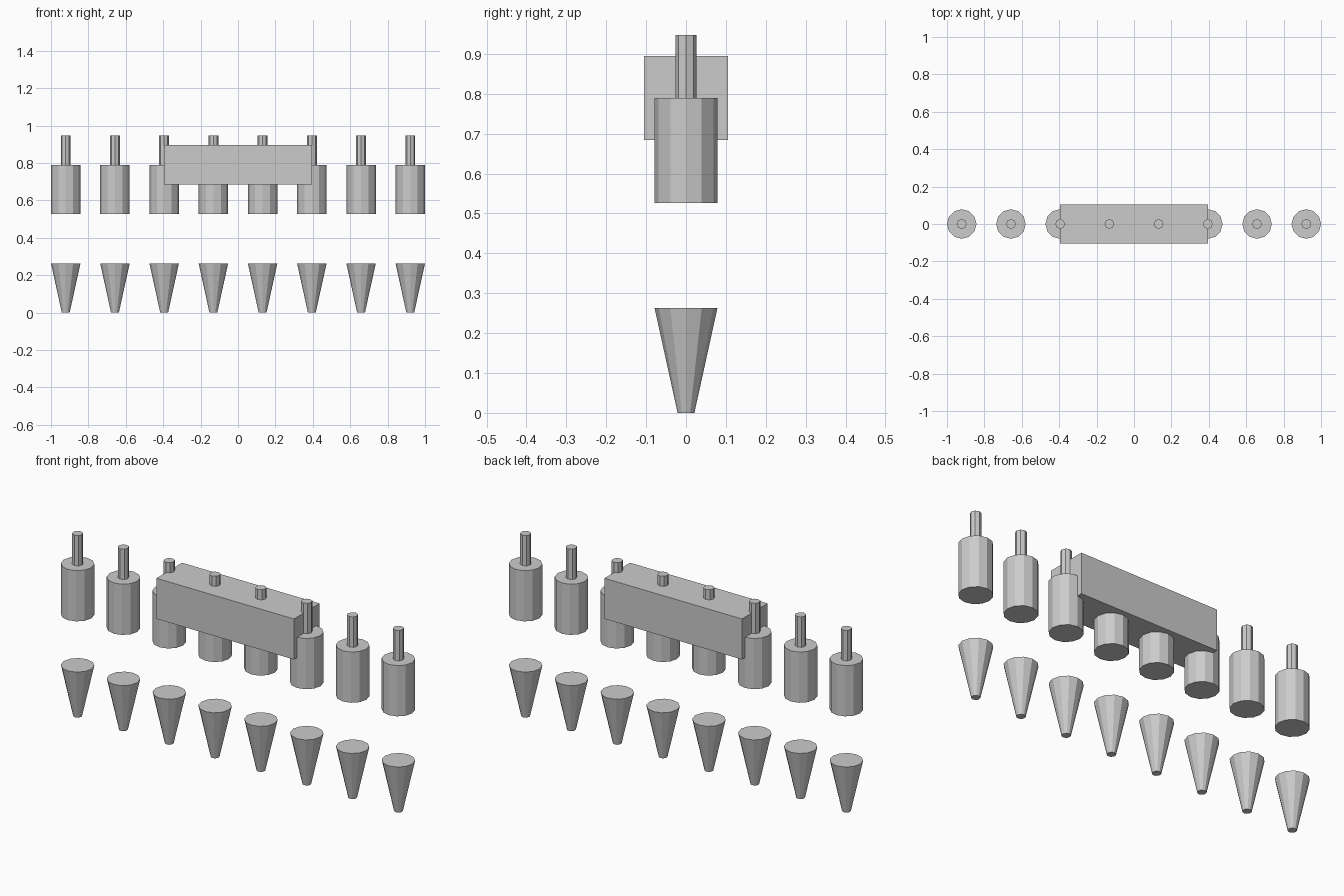
import bpy

if "Cube" in bpy.data.objects:
    bpy.data.objects.remove(bpy.data.objects["Cube"])

PITCH = 2 / 7.6          # spacing between channels
R = 0.3 * PITCH          # barrel radius


def tapered(name, x, z0, z1, r0, r1, sides):
    bpy.ops.mesh.primitive_cone_add(vertices=sides, radius1=r0, radius2=r1,
                                    depth=z1 - z0, location=(x, 0, (z0 + z1) / 2))
    bpy.context.object.name = name


# Eight channels: tapered tip, barrel and thin plunger rod
for i in range(8):
    x = (i - 3.5) * PITCH
    tapered(f"tip_{i + 1}", x, 0, PITCH, 0.08 * PITCH, R, 12)
    tapered(f"barrel_{i + 1}", x, 2 * PITCH, 3 * PITCH, R, R, 12)
    tapered(f"plunger_rod_{i + 1}", x, 3 * PITCH, 3.6 * PITCH, 0.1 * PITCH, 0.1 * PITCH, 8)

# Central body block spanning the middle channels
bpy.ops.mesh.primitive_cube_add(size=1, location=(0, 0, 3 * PITCH))
block = bpy.context.object
block.name = "body_block"
block.scale = (3 * PITCH, 0.8 * PITCH, 0.8 * PITCH)
bpy.ops.object.transform_apply(location=False, rotation=False, scale=True)
